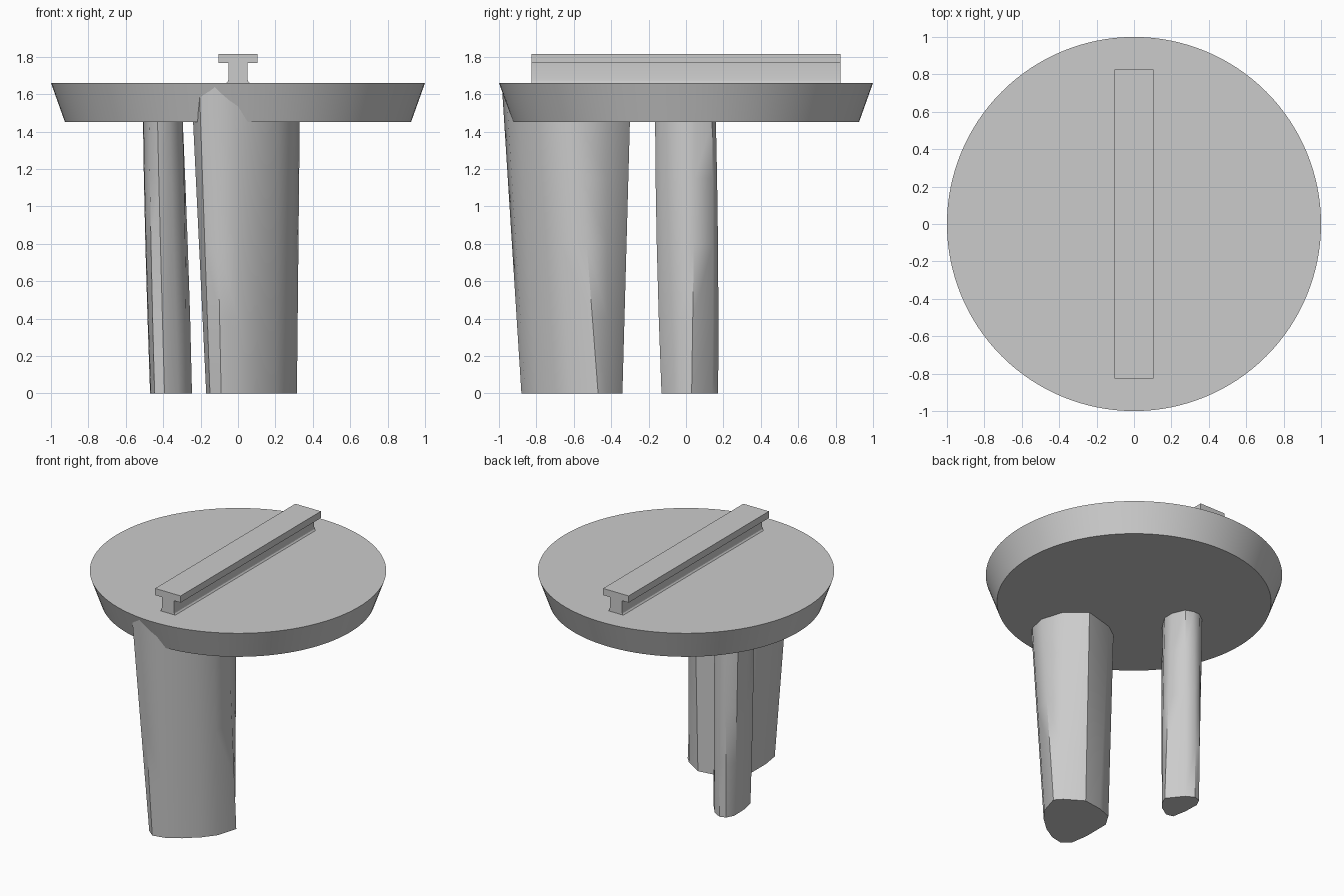
import bpy, bmesh
from mathutils import Vector
from math import radians

cube = bpy.data.objects.get("Cube")
if cube:
    bpy.data.objects.remove(cube, do_unlink=True)

# Single grey material
grey = bpy.data.materials.new("light_grey")
grey.use_nodes = True
grey.diffuse_color = (0.6, 0.6, 0.6, 1)
grey.node_tree.nodes["Principled BSDF"].inputs["Base Color"].default_value = (0.6, 0.6, 0.6, 1)


def finish(name, bm, angle):
    bmesh.ops.recalc_face_normals(bm, faces=bm.faces)
    mesh = bpy.data.meshes.new(name)
    bm.to_mesh(mesh)
    bm.free()
    obj = bpy.data.objects.new(name, mesh)
    bpy.context.collection.objects.link(obj)
    mesh.materials.append(grey)
    bpy.ops.object.select_all(action='DESELECT')
    obj.select_set(True)
    bpy.context.view_layer.objects.active = obj
    bpy.ops.object.shade_smooth_by_angle(angle=radians(angle))
    return obj


def skin(bm, rings):
    """Join closed rings of points into a capped solid."""
    loops = [[bm.verts.new(p) for p in ring] for ring in rings]
    n = len(loops[0])
    for low, high in zip(loops, loops[1:]):
        for i in range(n):
            j = (i + 1) % n
            bm.faces.new((low[i], low[j], high[j], high[i]))
    bm.faces.new(loops[0][::-1])
    bm.faces.new(loops[-1])


def post(name, foot, head, head_z, top_z, bulge):
    """Irregular post lofted between a foot outline and a head outline."""
    levels = [0, 0.4, 0.8, 1.15, head_z, top_z]
    centre = sum((Vector(p) for p in foot), Vector((0, 0))) / len(foot)
    rings = []
    for z in levels:
        t = z / head_z
        swell = 1 + bulge * max(0, 4 * t * (1 - t))
        ring = []
        for a, b in zip(foot, head):
            p = centre + (Vector(a).lerp(Vector(b), t) - centre) * swell
            ring.append((p.x, p.y, z))
        rings.append(ring)
    bm = bmesh.new()
    skin(bm, rings)
    return finish(name, bm, 40)


# Tapered round plate
bm = bmesh.new()
bmesh.ops.create_cone(bm, cap_ends=True, segments=128, radius1=0.925, radius2=1.0, depth=0.21)
bmesh.ops.translate(bm, verts=bm.verts, vec=(0, 0, 1.555))
finish("round_plate", bm, 30)

# T-shaped rail, mirrored half profile extruded along y
half = [(0.065, 1.655), (0.053, 1.67), (0.05, 1.685), (0.05, 1.765), (0.105, 1.765), (0.105, 1.815)]
profile = half + [(-x, z) for x, z in reversed(half)]
bm = bmesh.new()
skin(bm, [[(x, y, z) for x, z in profile] for y in (-0.825, 0.825)])
finish("top_rail", bm, 25)

# Large front post
post("large_post",
     [(.315, -.47), (.27, -.62), (.2, -.71), (.1, -.80), (0, -.86), (-.09, -.88), (-.15, -.83),
      (-.17, -.7), (-.17, -.5), (-.11, -.4), (0, -.36), (.14, -.34), (.27, -.42)],
     [(.33, -.58), (.3, -.71), (.22, -.81), (.12, -.89), (0, -.95), (-.12, -.972), (-.2, -.94),
      (-.24, -.84), (-.24, -.6), (-.18, -.43), (-.08, -.36), (.14, -.3), (.28, -.42)],
     1.45, 1.655, 0)

# Slim rear post
post("slim_post",
     [(-.276, -.033), (-.246, .03), (-.335, .14), (-.395, .172), (-.44, .158),
      (-.47, .1), (-.466, -.016), (-.446, -.121), (-.393, -.131), (-.319, -.085)],
     [(-.295, -.03), (-.295, .05), (-.334, .14), (-.39, .16), (-.44, .16),
      (-.508, .11), (-.505, 0), (-.475, -.12), (-.43, -.165), (-.365, -.14)],
     1.45, 1.55, 0.04)
